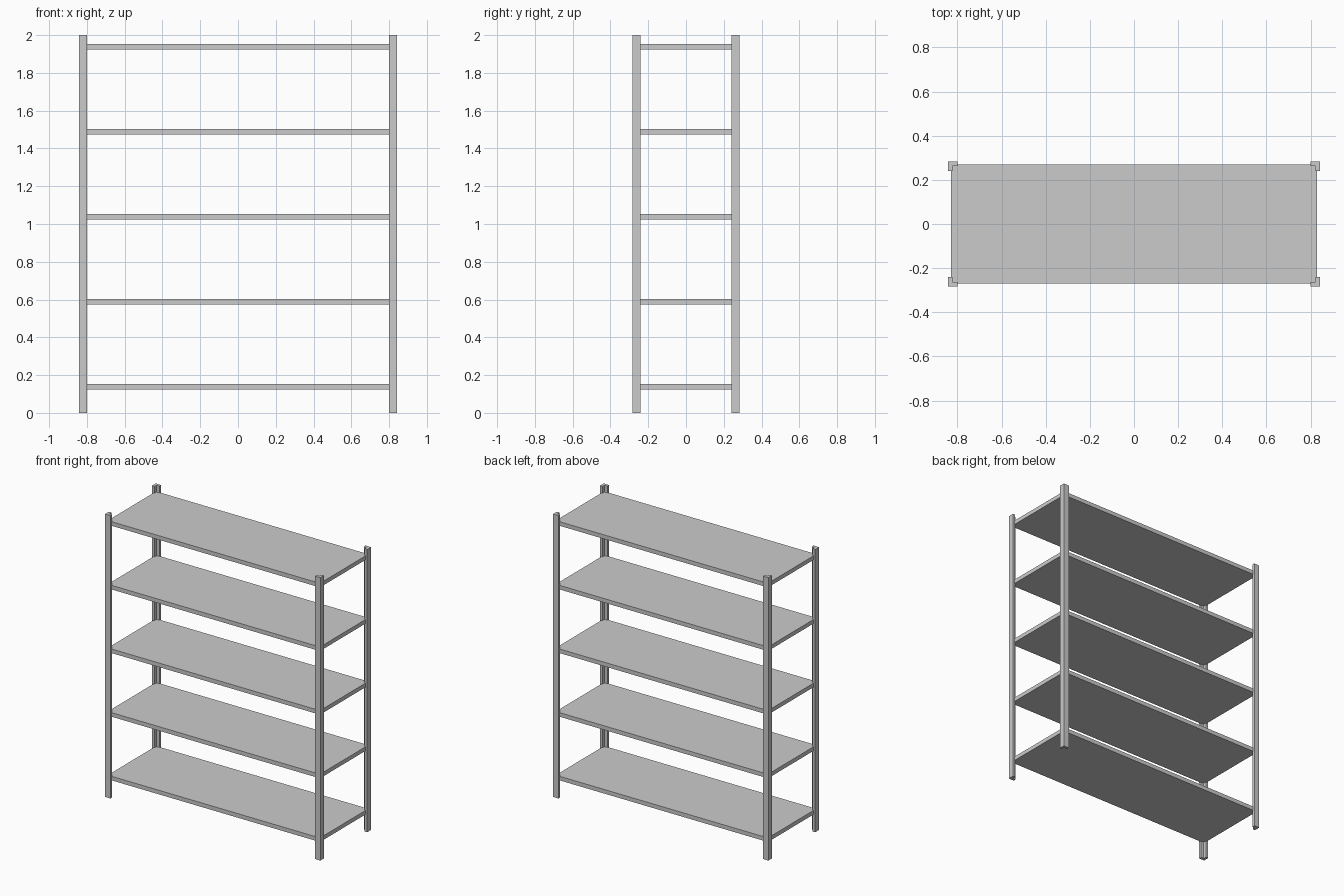
import bpy, bmesh

if "Cube" in bpy.data.objects:
    bpy.data.objects.remove(bpy.data.objects["Cube"])

HX, HY, H = 0.842, 0.283, 2.0      # outer half sizes and height
LEG, T = 0.042, 0.02               # angle leg width and thickness
SX, SY, ST = 0.83, 0.27, 0.029     # shelf half sizes and thickness


def prism(name, outline, z0, z1):
    bm = bmesh.new()
    face = bm.faces.new([bm.verts.new((x, y, z0)) for x, y in outline])
    top = bmesh.ops.extrude_face_region(bm, geom=[face])["geom"]
    moved = [v for v in top if isinstance(v, bmesh.types.BMVert)]
    bmesh.ops.translate(bm, verts=moved, vec=(0, 0, z1 - z0))
    bmesh.ops.recalc_face_normals(bm, faces=bm.faces)
    mesh = bpy.data.meshes.new(name)
    bm.to_mesh(mesh)
    bm.free()
    obj = bpy.data.objects.new(name, mesh)
    bpy.context.collection.objects.link(obj)
    return obj


# Corner posts: L-shaped angle profile with the bend outwards
profile = [(0, 0), (LEG, 0), (LEG, T), (T, T), (T, LEG), (0, LEG)]
for side, sx in (("left", -1), ("right", 1)):
    for end, sy in (("front", -1), ("back", 1)):
        outline = [(sx * (HX - a), sy * (HY - b)) for a, b in profile]
        prism(f"{end}_{side}_post", outline, 0, H)

# Five evenly spaced shelf boards
for i in range(5):
    z = 0.123 + 0.45 * i
    prism(f"shelf_{i + 1}", [(-SX, -SY), (SX, -SY), (SX, SY), (-SX, SY)], z, z + ST)
